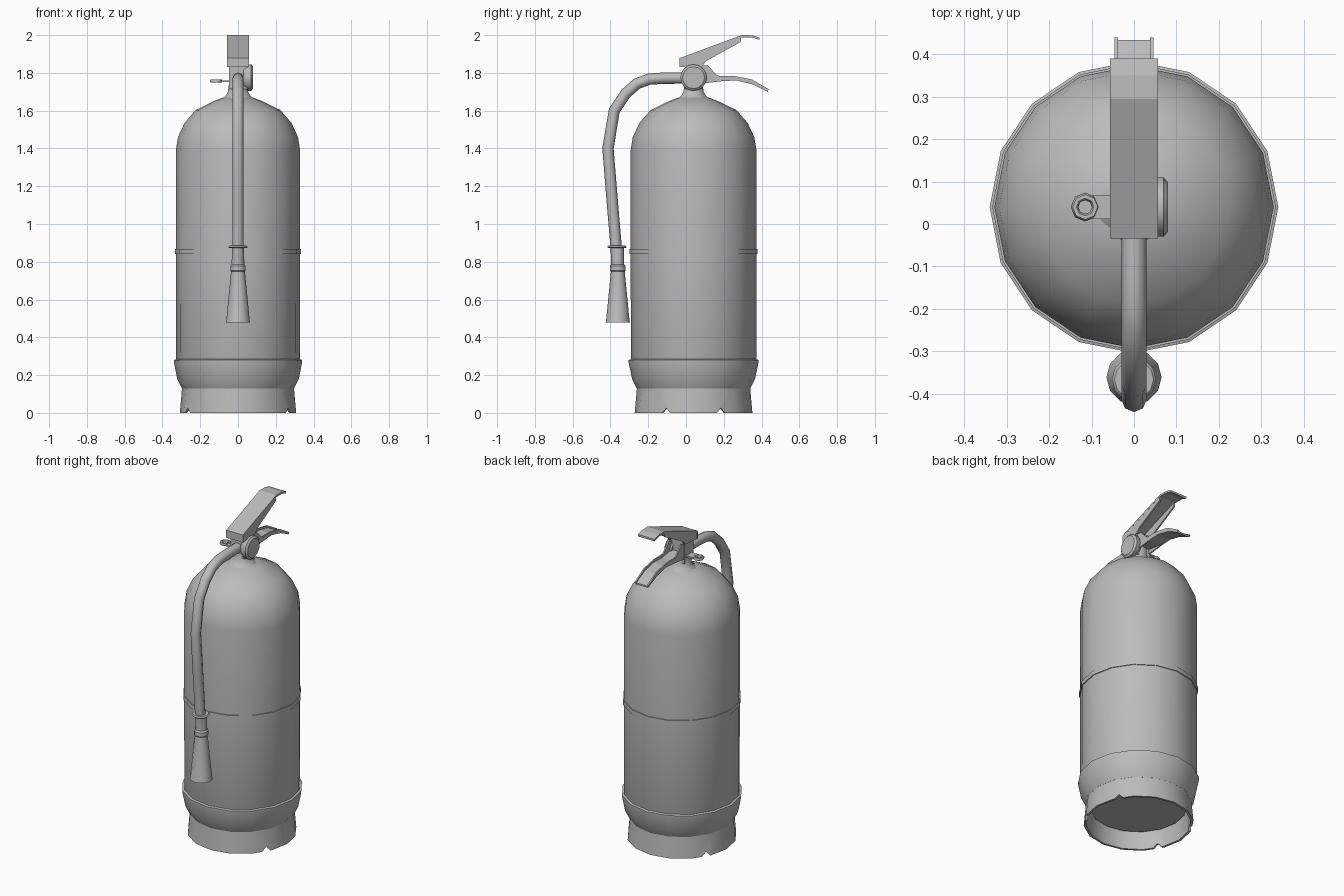
import bpy, bmesh, math
from mathutils import Matrix, Vector

if "Cube" in bpy.data.objects:
    bpy.data.objects.remove(bpy.data.objects["Cube"])

CY = 0.04  # the tank axis sits slightly behind the origin

GREY = bpy.data.materials.new("plain grey")
GREY.diffuse_color = (0.5, 0.5, 0.5, 1)
GREY.use_nodes = True
GREY.node_tree.nodes["Principled BSDF"].inputs["Base Color"].default_value = GREY.diffuse_color


def smooth(ob, angle=35):
    bpy.ops.object.select_all(action='DESELECT')
    ob.select_set(True)
    bpy.context.view_layer.objects.active = ob
    bpy.ops.object.shade_smooth_by_angle(angle=math.radians(angle))


def finish(name, bm, angle=None):
    bmesh.ops.recalc_face_normals(bm, faces=bm.faces[:])
    me = bpy.data.meshes.new(name)
    bm.to_mesh(me)
    bm.free()
    me.materials.append(GREY)
    ob = bpy.data.objects.new(name, me)
    bpy.context.collection.objects.link(ob)
    if angle:
        smooth(ob, angle)
    return ob


def lathe(name, profile, segs=16, centre=(0, CY, 0), closed=False, angle=35, turn=None):
    """Turn an (r, z) profile about z; open profiles are capped at the ends."""
    bm = bmesh.new()
    rings = []
    for r, z in profile:
        rings.append([bm.verts.new((r * math.cos(2 * math.pi * i / segs),
                                    r * math.sin(2 * math.pi * i / segs), z)) for i in range(segs)])
    n = len(rings)
    for k in range(n if closed else n - 1):
        a, b = rings[k], rings[(k + 1) % n]
        for i in range(segs):
            j = (i + 1) % segs
            bm.faces.new((a[i], a[j], b[j], b[i]))
    if not closed:
        bm.faces.new(rings[0])
        bm.faces.new(rings[-1])
    if turn:
        bmesh.ops.transform(bm, matrix=turn, verts=bm.verts[:])
    bmesh.ops.translate(bm, vec=Vector(centre), verts=bm.verts[:])
    return finish(name, bm, angle)


def prism(name, points, x0, x1):
    """Extrude a (y, z) outline from x0 to x1."""
    bm = bmesh.new()
    a = [bm.verts.new((x0, y, z)) for y, z in points]
    b = [bm.verts.new((x1, y, z)) for y, z in points]
    bm.faces.new(a)
    bm.faces.new(b)
    for i in range(len(a)):
        j = (i + 1) % len(a)
        bm.faces.new((a[i], a[j], b[j], b[i]))
    return finish(name, bm)


def strip(name, path, thick, half):
    """Sheet following a (y, z) path, thickened downwards."""
    return prism(name, path + [(y, z - thick) for y, z in reversed(path)], -half, half)


def box(name, lo, hi):
    return prism(name, [(lo[1], lo[2]), (hi[1], lo[2]), (hi[1], hi[2]), (lo[1], hi[2])], lo[0], hi[0])


# Tank with domed shoulder; the round parts are a touch deeper than wide
DEEP = Matrix.Diagonal((1, 1.012, 1, 1))
lathe("tank", [(0.27, 0.1), (0.283, 0.16), (0.305, 0.22), (0.328, 0.285), (0.329, 0.85), (0.329, 1.39),
               (0.318, 1.46), (0.283, 1.535), (0.225, 1.603), (0.125, 1.652), (0.066, 1.674)], turn=DEEP)

# Strap around the tank
lathe("strap", [(0.325, 0.84), (0.334, 0.84), (0.334, 0.868), (0.325, 0.868)], closed=True, turn=DEEP)

# Boot: flared cup and hollow foot ring
lathe("boot_cup", [(0.26, 0.125), (0.297, 0.13), (0.322, 0.18), (0.339, 0.265), (0.34, 0.28),
                   (0.328, 0.284), (0.309, 0.21)], closed=True, turn=DEEP)
foot = lathe("foot_ring", [(0.308, 0.0), (0.296, 0.135), (0.282, 0.135), (0.294, 0.0)], closed=True, turn=DEEP)

# Drain notches cut through the foot
for s in (-1, 1):
    bm = bmesh.new()
    bmesh.ops.create_cube(bm, size=1)
    m = (Matrix.Translation((0, CY, 0)) @ Matrix.Rotation(s * math.radians(28.5), 4, 'Z')
         @ Matrix.Rotation(math.radians(45), 4, 'X') @ Matrix.Diagonal((0.8, 0.036, 0.036, 1)))
    bmesh.ops.transform(bm, matrix=m, verts=bm.verts[:])
    cutter = finish("notch_cutter", bm)
    cutter.hide_render = True
    mod = foot.modifiers.new("notch", 'BOOLEAN')
    mod.operation = 'DIFFERENCE'
    mod.object = cutter
    bpy.context.view_layer.objects.active = foot
    bpy.ops.object.modifier_apply(modifier=mod.name)
    bpy.data.objects.remove(cutter)

# Neck and valve
lathe("neck", [(0.098, 1.655), (0.07, 1.68), (0.058, 1.7), (0.052, 1.74), (0.052, 1.78)], segs=8, angle=50,
      turn=Matrix.Rotation(math.pi / 8, 4, 'Z'))
box("valve_block", (-0.048, -0.004, 1.715), (0.05, 0.084, 1.86))

# Round gauge facing +x
lathe("gauge", [(0.06, 0.03), (0.07, 0.045), (0.07, 0.07), (0.058, 0.08)], segs=16,
      centre=(0, CY, 1.775), turn=Matrix.Rotation(math.pi / 2, 4, 'Y'))

# Upper squeeze lever: folded sheet with two side cheeks
strip("lever_top", [(-0.034, 1.878), (0.294, 2.0), (0.35, 1.999), (0.39, 1.987)], 0.012, 0.057)
strip("lever_back", [(-0.034, 1.876), (-0.024, 1.88)], 0.045, 0.057)
# Lower carrying handle: channel with upright side flanges
strip("handle_web", [(0.06, 1.785), (0.18, 1.768), (0.265, 1.77), (0.35, 1.752), (0.433, 1.709)], 0.01, 0.042)
cheek = [(-0.034, 1.875), (0.294, 1.997), (0.289, 1.963), (0.105, 1.862), (0.09, 1.84), (-0.03, 1.83)]
flange = [(0.06, 1.84), (0.114, 1.84), (0.167, 1.785), (0.257, 1.783), (0.347, 1.766), (0.439, 1.713),
          (0.432, 1.704), (0.35, 1.74), (0.265, 1.76), (0.188, 1.756), (0.1, 1.745), (0.06, 1.745)]
for side, s in (("left", -1), ("right", 1)):
    prism("lever_cheek_" + side, cheek, s * 0.047, s * 0.0565)
    prism("handle_flange_" + side, flange, s * 0.038, s * 0.046)

# Safety pin with pull ring on the left
box("pin_tab", (-0.095, 0.012, 1.751), (-0.03, 0.068, 1.761))
bpy.ops.mesh.primitive_torus_add(location=(-0.115, CY, 1.756), major_segments=8, minor_segments=6,
                                 major_radius=0.025, minor_radius=0.009)
ring = bpy.context.object
ring.name = "pull_ring"
ring.data.materials.append(GREY)
smooth(ring, 60)

# Hose
path = [(0.0, 1.773), (-0.12, 1.772), (-0.195, 1.767), (-0.26, 1.743), (-0.32, 1.69), (-0.38, 1.6),
        (-0.413, 1.4), (-0.393, 1.15), (-0.37, 0.88), (-0.365, 0.77)]
cu = bpy.data.curves.new("hose", 'CURVE')
cu.dimensions = '3D'
cu.bevel_depth = 0.03
cu.bevel_resolution = 2
sp = cu.splines.new('POLY')
sp.points.add(len(path) - 1)
for p, (y, z) in zip(sp.points, path):
    p.co = (0, y, z, 1)
hose = bpy.data.objects.new("hose", cu)
bpy.context.collection.objects.link(hose)
bpy.ops.object.select_all(action='DESELECT')
hose.select_set(True)
bpy.context.view_layer.objects.active = hose
bpy.ops.object.convert(target='MESH')
hose = bpy.context.object
hose.data.materials.clear()
hose.data.materials.append(GREY)
smooth(hose, 50)

# Nozzle: clip ring, sleeve, collar and hollow horn
NOZZLE = (0, -0.361, 0)
lathe("hose_clip", [(0.028, 0.872), (0.046, 0.872), (0.052, 0.878), (0.046, 0.885), (0.028, 0.885)],
      segs=12, centre=(0, -0.366, 0), closed=True)
lathe("nozzle_sleeve", [(0.034, 0.76), (0.032, 0.872)], segs=12, centre=NOZZLE)
lathe("nozzle_collar", [(0.036, 0.748), (0.041, 0.754), (0.041, 0.778), (0.034, 0.786)], segs=12, centre=NOZZLE)
lathe("nozzle_horn", [(0.036, 0.755), (0.062, 0.488), (0.065, 0.478), (0.056, 0.478), (0.028, 0.735)],
      segs=12, centre=NOZZLE)
